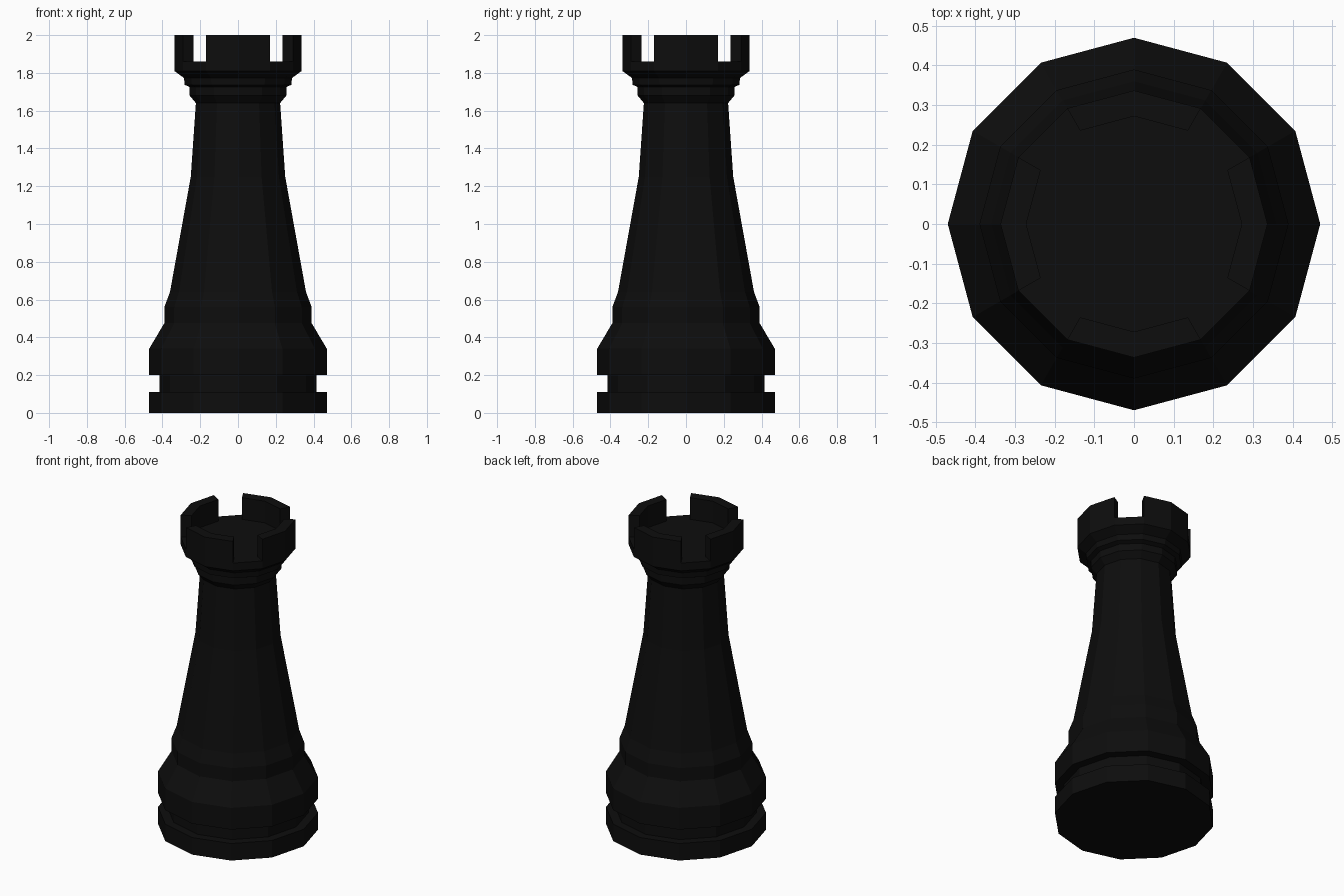
import bpy, bmesh
from math import cos, sin, pi

if "Cube" in bpy.data.objects:
    bpy.data.objects.remove(bpy.data.objects["Cube"])

SIDES = 12
RIM_Z, TOP_Z = 1.86, 2.0

# Outer profile (radius, height) from the base up, then in across the tower floor
profile = [
    (0.47, 0.0), (0.47, 0.11), (0.415, 0.11), (0.415, 0.20), (0.47, 0.20),
    (0.47, 0.34), (0.39, 0.475), (0.39, 0.56), (0.36, 0.64), (0.25, 1.25),
    (0.223, 1.64), (0.256, 1.68), (0.256, 1.725), (0.282, 1.737),
    (0.286, 1.773), (0.337, 1.81), (0.337, RIM_Z), (0.272, RIM_Z),
]

# Turned body
bm = bmesh.new()
rings = [[bm.verts.new((r * cos(2 * pi * i / SIDES), r * sin(2 * pi * i / SIDES), z))
          for i in range(SIDES)] for r, z in profile]
rim = []
for low, high in zip(rings, rings[1:]):
    rim = []
    for i in range(SIDES):
        j = (i + 1) % SIDES
        rim.append(bm.faces.new((low[i], low[j], high[j], high[i])))
bm.faces.new(rings[0][::-1])
bm.faces.new(rings[-1])

# Battlements: raise the rim everywhere except the four diagonal notches
raised = [f for i, f in enumerate(rim) if i % 3 != 1]
result = bmesh.ops.extrude_face_region(bm, geom=raised)
for v in result["geom"]:
    if isinstance(v, bmesh.types.BMVert):
        v.co.z = TOP_Z
bmesh.ops.delete(bm, geom=[f for f in raised if f.is_valid], context="FACES_ONLY")
bmesh.ops.recalc_face_normals(bm, faces=bm.faces[:])

mesh = bpy.data.meshes.new("rook")
bm.to_mesh(mesh)
bm.free()
rook = bpy.data.objects.new("rook", mesh)
bpy.context.collection.objects.link(rook)

# Black finish
black = bpy.data.materials.new("black")
black.diffuse_color = (0.004, 0.004, 0.004, 1.0)
black.use_nodes = True
black.node_tree.nodes["Principled BSDF"].inputs["Base Color"].default_value = black.diffuse_color
mesh.materials.append(black)
